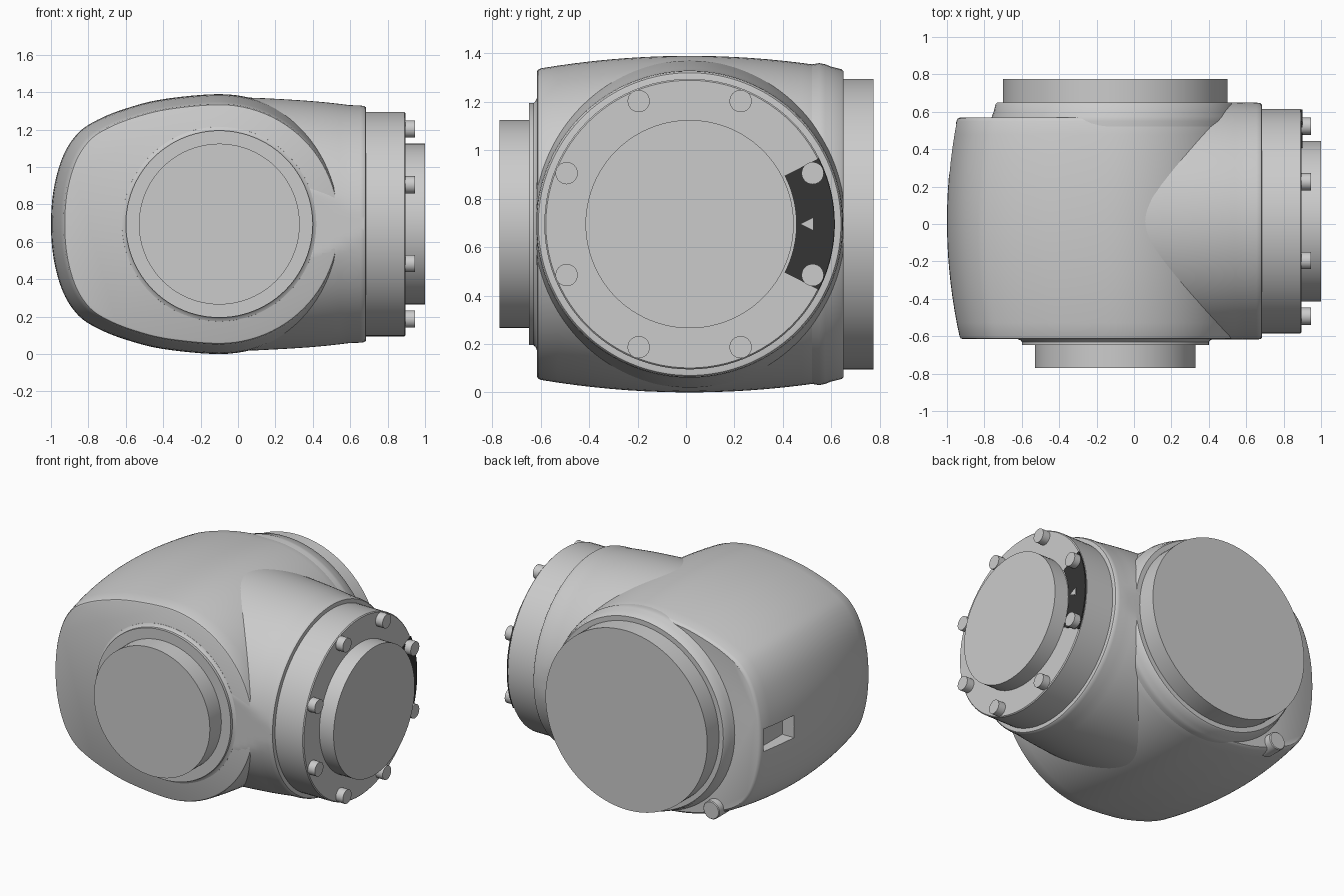
import bpy, bmesh, math
from mathutils import Vector

if "Cube" in bpy.data.objects:
    bpy.data.objects.remove(bpy.data.objects["Cube"])

CX, CY, CZ = -0.1, 0.015, 0.695      # front/back axis at (CX, CZ), side axis at (CY, CZ)
parts = []


def make_object(name, bm, color=None):
    bmesh.ops.recalc_face_normals(bm, faces=bm.faces[:])
    mesh = bpy.data.meshes.new(name)
    bm.to_mesh(mesh)
    bm.free()
    ob = bpy.data.objects.new(name, mesh)
    bpy.context.collection.objects.link(ob)
    if color:
        mat = bpy.data.materials.new(name + "_colour")
        mat.diffuse_color = color
        mat.use_nodes = True
        mat.node_tree.nodes["Principled BSDF"].inputs["Base Color"].default_value = mat.diffuse_color
        mesh.materials.append(mat)
    parts.append(ob)
    return ob


def loft(name, rings, color=None):
    """Skin closed rings of points and cap both ends."""
    bm = bmesh.new()
    rows = [[bm.verts.new(p) for p in ring] for ring in rings]
    n = len(rows[0])
    for a, b in zip(rows, rows[1:]):
        for i in range(n):
            j = (i + 1) % n
            bm.faces.new((a[i], a[j], b[j], b[i]))
    bm.faces.new(rows[0])
    bm.faces.new(rows[-1])
    return make_object(name, bm, color)


def lathe(name, axis, profile, center=None, seg=96, y_limits=None):
    """Turn (position, radius) pairs about the x or y axis line."""
    c0, cz = center or ((CY if axis == "X" else CX), CZ)
    rings = []
    for t, r in profile:
        ring = []
        for i in range(seg):
            a = 2 * math.pi * i / seg
            u, z = c0 + r * math.cos(a), cz + r * math.sin(a)
            p = Vector((t, u, z)) if axis == "X" else Vector((u, t, z))
            if y_limits:
                p.y = min(max(p.y, y_limits[0]), y_limits[1])
            ring.append(p)
        rings.append(ring)
    return loft(name, rings)


def catmull(pts, steps):
    out = []
    for a, b, c, d in zip(pts, pts[1:], pts[2:], pts[3:]):
        for k in range(steps):
            t = k / steps
            out.append(0.5 * (2 * b + (c - a) * t + (2 * a - 5 * b + 4 * c - d) * t * t
                              + (3 * b - a - 3 * c + d) * t ** 3))
    return out


# Main housing: blunt nose on the left, round on the right, crowned along y
nose = [(-.885, -.19), (-.9, 0), (-.885, .19), (-.835, .365), (-.755, .487), (-.65, .558),
        (-.5, .618), (-.3, .668), (0, .695), (.2, .667)]
upper = catmull([Vector(p) for p in nose], 6)
upper += [Vector((.695 * math.sin(a), .695 * math.cos(a)))
          for a in (math.pi / 2 * k / 24 for k in range(25))]
outline = upper + [Vector((p.x, -p.y)) for p in reversed(upper[1:-1])]

stations = [(-.615, -.014), (-.611, -.005), (-.6, 0)]
stations += [(-.6 + 1.15 * k / 16, 0) for k in range(1, 17)]
stations += [(.563, -.005), (.57, -.016)]
rings = []
for y, inset in stations:
    s = 1 - .078 * ((y - CY) / .63) ** 2 + inset
    rings.append([(CX + p.x * s, y, CZ + p.y * s) for p in outline])
housing = loft("main_housing", rings)

# Rectangular pocket in the nose
bm = bmesh.new()
bmesh.ops.create_cube(bm, size=1)
for v in bm.verts:
    v.co = (-1.0 + v.co.x * .2, .4 + v.co.y * .27, CZ + v.co.z * .15)
cutter = make_object("pocket_cutter", bm)
parts.remove(cutter)
cutter.hide_render = True
mod = housing.modifiers.new("pocket", "BOOLEAN")
mod.operation, mod.solver, mod.object = "DIFFERENCE", "EXACT", cutter
bpy.context.view_layer.objects.active = housing
bpy.ops.object.modifier_apply(modifier=mod.name)
bpy.data.objects.remove(cutter)

# Side branch: slightly conical tube with flats where it meets the front and back planes
branch = [(0, .677), (.1, .675)]
branch += [(.1 + .055 * k, .675 - .0027 * k - .00002 * k ** 3) for k in range(1, 10)]
branch += [(.655, .634), (.675, .631), (.683, .625), (.685, .615)]
lathe("side_branch", "X", branch, seg=192, y_limits=(-.6165, .65))

# Side flange and output hub
lathe("side_flange", "X", [(.6, .6), (.889, .6), (.895, .594)])
lathe("side_hub", "X", [(.85, .43), (1.0, .43)])

# Ring of flange bolts
for k in range(8):
    a = math.radians(22.5 + 45 * k)
    lathe("flange_bolt_%d" % (k + 1), "X", [(.88, .046), (.947, .046)],
          center=(CY + .55 * math.cos(a), CZ + .55 * math.sin(a)), seg=24)

# Front boss
lathe("front_collar", "Y", [(-.58, .525), (-.616, .52), (-.622, .507), (-.63, .5), (-.648, .5)])
lathe("front_boss", "Y", [(-.6, .43), (-.77, .43)])

# Back collar and flange
lathe("back_collar", "Y", [(.4, .64), (.55, .665), (.575, .66), (.6, .65), (.642, .64), (.65, .632)])
lathe("back_flange", "Y", [(.6, .6), (.775, .6)])

# Small lug beside the back collar
lathe("back_lug", "Y", [(.5, .06), (.615, .06), (.62, .055)], center=(-.62, .17), seg=32)

# Dark dial plate on the flange, between two bolts
inner, outer = [], []
for k in range(25):
    a = math.radians(-27 + 54 * k / 24)
    inner.append((CY + .44 * math.cos(a), CZ + .44 * math.sin(a)))
    outer.append((CY + .598 * math.cos(a), CZ + .598 * math.sin(a)))
plate = inner + outer[::-1]
loft("dial_plate", [[(x, y, z) for y, z in plate] for x in (.89, .901)], (.035, .035, .035, 1))

# Pointer mark on the dial plate
arrow = [(.475, CZ), (.525, CZ + .025), (.525, CZ - .025)]
loft("dial_pointer", [[(x, y, z) for y, z in arrow] for x in (.9, .9035)])

# Smooth shading with crisp edges
bpy.ops.object.select_all(action="DESELECT")
for ob in parts:
    ob.select_set(True)
bpy.context.view_layer.objects.active = housing
bpy.ops.object.shade_smooth_by_angle(angle=math.radians(32))
